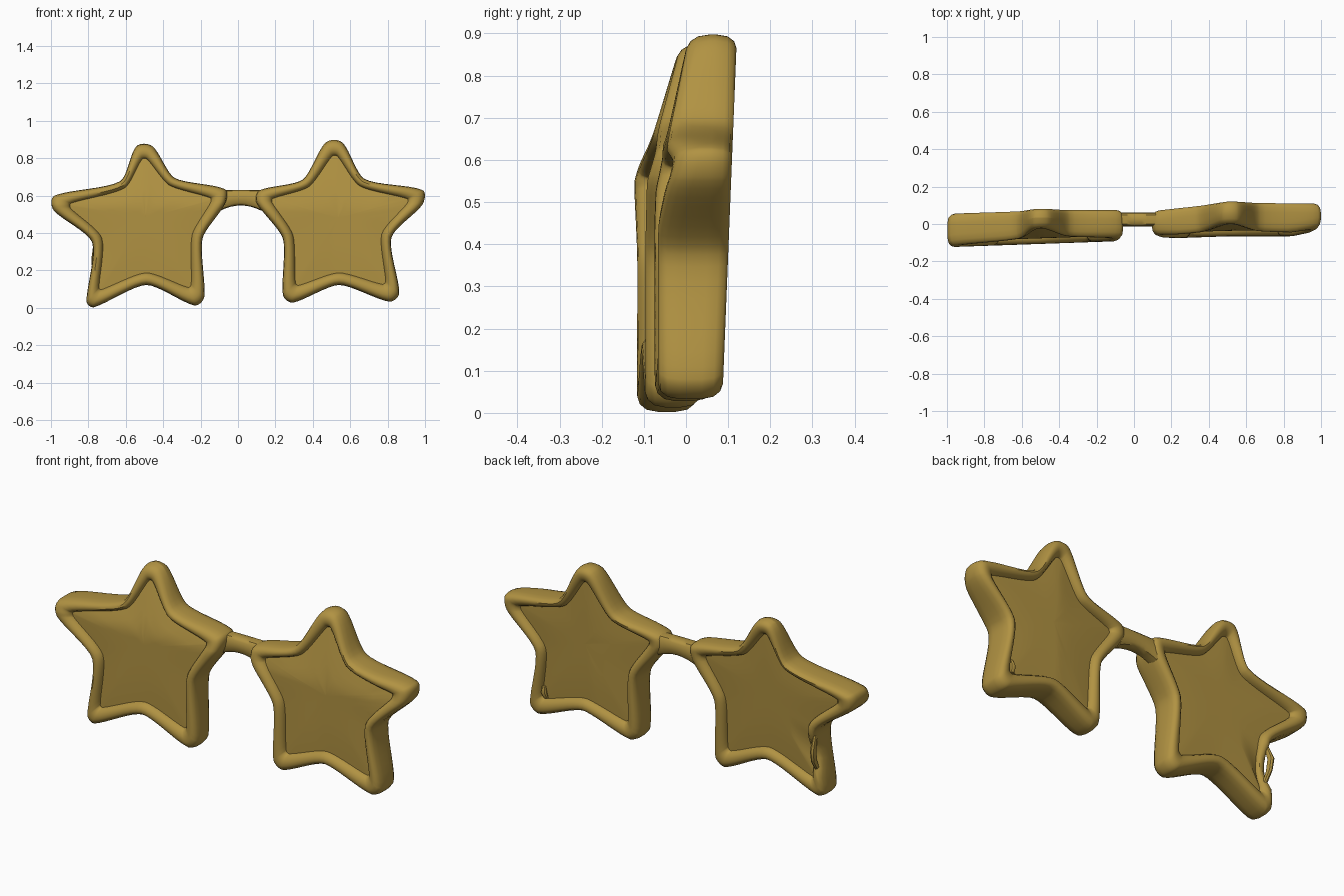
import bpy, bmesh, math
from mathutils import Vector

if "Cube" in bpy.data.objects:
    bpy.data.objects.remove(bpy.data.objects["Cube"])

gold = bpy.data.materials.new("gold plastic")
gold.use_nodes = True
colour = (0.44, 0.29, 0.055, 1)
gold.diffuse_color = colour
gold.node_tree.nodes["Principled BSDF"].inputs["Base Color"].default_value = colour

# Star outlines (x, z): two points per rounded tip, one per notch
RIGHT = [(-.455, .862), (-.545, .862), (-.63, .677), (-.98, .6), (-.985, .52),
         (-.78, .35), (-.81, .035), (-.77, .003), (-.49, .122), (-.235, .013),
         (-.18, .06), (-.19, .37), (-.07, .555), (-.072, .635), (-.34, .695)]
LEFT = [(.56, .882), (.467, .882), (.345, .685), (.115, .628), (.1, .56),
        (.24, .37), (.24, .07), (.295, .028), (.54, .122), (.807, .033),
        (.862, .08), (.82, .375), (.985, .55), (.985, .63), (.675, .69)]
SHORT = .13      # segments shorter than this are rounded tips


def smooth_loop(points, steps=8):
    """Closed curve through the points: full arcs at tips, straighter edges."""
    p = [Vector(q) for q in points]
    n = len(p)
    d = [(p[(i + 1) % n] - p[i - 1]).normalized() for i in range(n)]
    out = []
    for i in range(n):
        a, b = p[i], p[(i + 1) % n]
        size = (b - a).length
        if size > SHORT:
            size *= .66
        for k in range(steps):
            t = k / steps
            h = t * t * (3 - 2 * t)
            out.append(a + (b - a) * h + size * (d[i] * (t * (1 - t) ** 2)
                                                 - d[(i + 1) % n] * (t * t * (1 - t))))
    return out


def pinch(points, amount=.6):
    """Sharper copy of a star: draws the two points of each tip together."""
    p = [Vector(q) for q in points]
    for i in range(len(p) - 1):
        if (p[i + 1] - p[i]).length < SHORT:
            mid = (p[i] + p[i + 1]) / 2
            p[i], p[i + 1] = p[i].lerp(mid, amount), p[i + 1].lerp(mid, amount)
    return p


# Front and back depth of each star: tips lean back, the pair is slightly skewed
def right_depth(x, z):
    front = -.124 + .035 * (x + 1) + .29 * max(0, z - .55)
    back = .02 + .06 * z + .02 * (x + 1)
    if .12 < z < .33:      # worn hinge seat on the outer edge
        worn = min(1, max(0, (-.7 - x) / .06))
        back -= .04 * worn * math.sin(math.pi * (z - .12) / .21)
    return front, back


def left_depth(x, z):
    front = (-.066 - .035 * max(0, .5 - x) + .08 * max(0, .23 - x)
             + .2 * max(0, z - .53) + .2 * max(0, x - .84) * min(1, 2 * z))
    back = .085 + .04 * z - .1 * max(0, .5 - x)
    return front, back


def add_object(name, bm, angle=40):
    bmesh.ops.recalc_face_normals(bm, faces=bm.faces)
    mesh = bpy.data.meshes.new(name)
    bm.to_mesh(mesh)
    bm.free()
    mesh.materials.append(gold)
    obj = bpy.data.objects.new(name, mesh)
    bpy.context.collection.objects.link(obj)
    bpy.ops.object.select_all(action='DESELECT')
    obj.select_set(True)
    bpy.context.view_layer.objects.active = obj
    bpy.ops.object.shade_smooth_by_angle(angle=math.radians(angle))


def bridge_rings(bm, rings, closed):
    pairs = list(zip(rings, rings[1:]))
    if closed:
        pairs.append((rings[-1], rings[0]))
    for a, b in pairs:
        n = len(a)
        for i in range(n):
            j = (i + 1) % n
            bm.faces.new((a[i], a[j], b[j], b[i]))


# Rim and lens sections as (scale about centre, inset from the face)
RIM = [(1, .05), (.99, .022), (.965, .006), (.93, 0), (.885, .002),
       (.845, .012), (.822, .026), (.812, .05)]
LENS = [(.83, .034), (.6, .031), (.4, .03), (.2, .03), (.02, .03)]


def build_star(side, points, centre, depth):
    centre = Vector(centre)
    outer, inner = smooth_loop(points), smooth_loop(pinch(points))

    def ring(bm, scale, inset, back):
        verts = []
        sharp = min(1, (1 - scale) / .18)
        for p, s in zip(outer, inner):
            q = centre + (p.lerp(s, sharp) - centre) * scale
            front_y, back_y = depth(q.x, q.y)
            y = back_y - inset if back else front_y + inset
            verts.append(bm.verts.new((q.x, y, q.y)))
        return verts

    bm = bmesh.new()
    rings = [ring(bm, s, d, False) for s, d in RIM]
    rings += [ring(bm, s, d, True) for s, d in reversed(RIM)]
    bridge_rings(bm, rings, True)
    add_object(side + "_star_frame", bm)

    bm = bmesh.new()
    rings = [ring(bm, s, d, False) for s, d in reversed(LENS)]
    rings += [ring(bm, s, d, True) for s, d in LENS]
    bridge_rings(bm, rings, False)
    bm.faces.new(rings[0])
    bm.faces.new(rings[-1])
    add_object(side + "_lens", bm)


build_star("right", RIGHT, (-.495, .48), right_depth)
build_star("left", LEFT, (.535, .48), left_depth)


def tube(name, stations, sides=12, power=.6):
    """Loft of rounded sections: centre, across vector, up vector."""
    bm = bmesh.new()
    rings = []
    for centre, across, up in stations:
        ring = []
        for k in range(sides):
            a = math.tau * k / sides
            c, s = math.cos(a), math.sin(a)
            ring.append(bm.verts.new(Vector(centre)
                        + Vector(across) * math.copysign(abs(c) ** power, c)
                        + Vector(up) * math.copysign(abs(s) ** power, s)))
        rings.append(ring)
    bridge_rings(bm, rings, False)
    bm.faces.new(rings[0])
    bm.faces.new(rings[-1])
    add_object(name, bm)


# Nose bridge: flat on top, arched below
stations = []
for k in range(9):
    t = k / 4 - 1
    stations.append(((.015 + .11 * t, .024, .588 - .014 * t * t),
                     (0, .038, 0), (0, 0, .041 + .014 * t * t)))
tube("nose_bridge", stations)

# Leftover hinge pieces on the back
tube("right_hinge_stub", [((-.765, .0, .14), (.012, 0, 0), (0, .012, 0)),
                          ((-.768, .035, .2), (.012, 0, 0), (0, .018, 0)),
                          ((-.77, .045, .26), (.014, 0, 0), (0, .018, 0)),
                          ((-.765, .02, .33), (.01, 0, 0), (0, .012, 0))], 8, 1)
tube("left_hinge_stub", [((.77, .06, .13), (.012, 0, 0), (0, .01, 0)),
                         ((.775, .07, .16), (.015, 0, 0), (0, .014, 0)),
                         ((.78, .065, .19), (.01, 0, 0), (0, .01, 0))], 8, 1)
